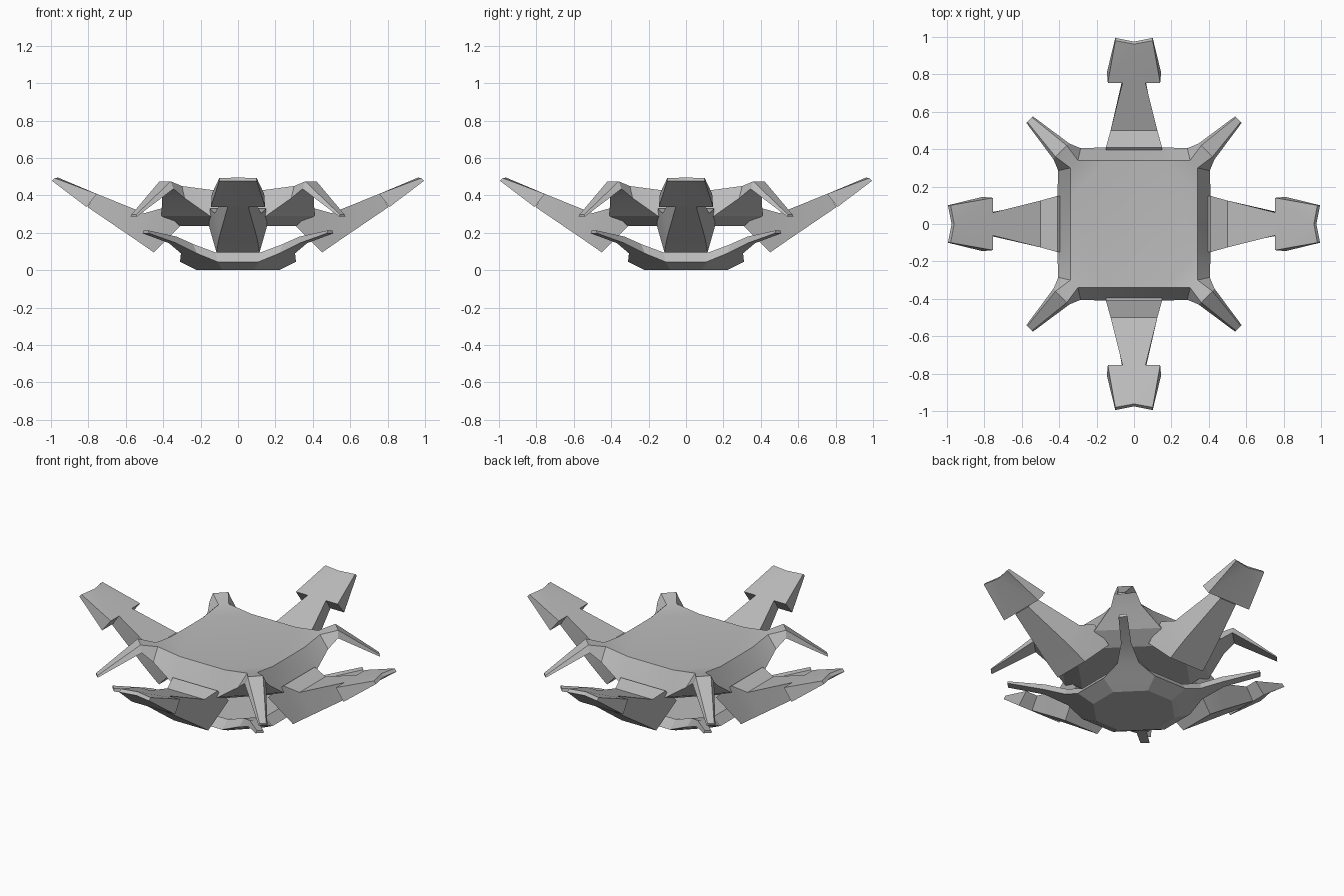
import bpy, bmesh, math
from mathutils import Matrix, Vector

cube = bpy.data.objects.get("Cube")
if cube:
    bpy.data.objects.remove(cube, do_unlink=True)

grey = bpy.data.materials.new("plain_grey")
grey.use_nodes = True
grey.diffuse_color = (0.5, 0.5, 0.5, 1)
grey.node_tree.nodes["Principled BSDF"].inputs["Base Color"].default_value = (0.5, 0.5, 0.5, 1)


def add_face(bm, points):
    bm.faces.new([bm.verts.new(p) for p in points])


def finish(bm, name):
    bmesh.ops.remove_doubles(bm, verts=bm.verts[:], dist=0.0005)
    bmesh.ops.recalc_face_normals(bm, faces=bm.faces[:])
    mesh = bpy.data.meshes.new(name)
    bm.to_mesh(mesh)
    bm.free()
    mesh.materials.append(grey)
    obj = bpy.data.objects.new(name, mesh)
    bpy.context.collection.objects.link(obj)
    bpy.ops.object.select_all(action='DESELECT')
    obj.select_set(True)
    bpy.context.view_layer.objects.active = obj
    bpy.ops.object.shade_smooth_by_angle(angle=math.radians(15))
    return obj


def flip(p):
    """Mirror a point across the diagonal."""
    return (p[1], p[0], p[2])


def clawed_hull(name, top, low, base):
    """Octagonal hull whose four diagonal corners stretch into claws.
    top and low are the claw's upper and lower edges from hull to tip."""
    bm = bmesh.new()
    decks = {"top": [], "base": []}
    for k in range(4):
        turn = Matrix.Rotation(k * math.pi / 2, 3, 'Z')

        def face(*points):
            add_face(bm, [turn @ Vector(p) for p in points])

        for i in range(len(top) - 1):
            for edge in (top, low):
                face(edge[i], edge[i + 1], flip(edge[i + 1]), flip(edge[i]))
            side = (top[i], top[i + 1], low[i + 1], low[i])
            face(*side)
            face(*map(flip, side))
        face(top[-1], low[-1], flip(low[-1]), flip(top[-1]))
        face(low[0], flip(low[0]), flip(base), base)
        # straight wall between two claws
        rings = (top[0], low[0], base)
        for a, b in zip(rings, rings[1:]):
            face(a, (-a[0], a[1], a[2]), (-b[0], b[1], b[2]), b)
        for key, p in (("top", top[0]), ("base", base)):
            decks[key] += [turn @ Vector(flip(p)), turn @ Vector(p)]
    for ring in decks.values():
        add_face(bm, ring)
    return finish(bm, name)


# Upper hull with drooping claws
clawed_hull(
    "upper_hull",
    [(.15, .34, .43), (.30, .34, .45), (.36, .42, .475), (.545, .57, .297)],
    [(.15, .41, .29), (.285, .405, .385), (.345, .43, .435), (.54, .575, .287)],
    (.11, .31, .235))

# Lower hull with rising claws
clawed_hull(
    "lower_hull",
    [(.12, .27, .095), (.24, .285, .14), (.33, .36, .18), (.48, .505, .213)],
    [(.11, .31, .045), (.22, .305, .09), (.33, .37, .145), (.475, .51, .197)],
    (.085, .22, 0))


def loft(bm, sections):
    """Skin sections of (upper radius, z, half width, lower radius, z, half width)."""
    loops = [[(-uw, -ur, uz), (uw, -ur, uz), (lw, -lr, lz), (-lw, -lr, lz)]
             for ur, uz, uw, lr, lz, lw in sections]
    for a, b in zip(loops, loops[1:]):
        for i in range(4):
            j = (i + 1) % 4
            add_face(bm, (a[i], a[j], b[j], b[i]))
    add_face(bm, loops[0])
    return loops[-1]


# Four raised arms with arrow-shaped paddles
for k, side in enumerate(("front", "left", "back", "right")):
    bm = bmesh.new()
    end = loft(bm, [(.31, .235, .155, .45, .095, .115),
                    (.41, .33, .15, .50, .13, .11),
                    (.50, .305, .125, .57, .178, .10),
                    (.76, .41, .06, .805, .338, .055)])
    add_face(bm, end)
    arm = finish(bm, side + "_arm")

    bm = bmesh.new()
    (a, b, c, d) = loft(bm, [(.755, .408, .14, .81, .338, .145),
                             (.98, .493, .10, .995, .478, .10)])
    # shallow notch in the tip
    up, low = (0, -.962, .495), (0, -.975, .477)
    add_face(bm, (a, up, low, d))
    add_face(bm, (up, b, c, low))
    bmesh.ops.remove_doubles(bm, verts=bm.verts[:], dist=0.0005)
    for f in list(bm.faces):
        if len(f.verts) == 4:
            spots = [v.co for v in f.verts]
            for pair, mid in (((a, b), up), ((c, d), low)):
                hits = [v for v in f.verts
                        if any((v.co - Vector(p)).length < .001 for p in pair)]
                if len(hits) == 2:
                    centre = next(v for v in bm.verts if (v.co - Vector(mid)).length < .001)
                    others = [v for v in f.verts if v not in hits]
                    others.sort(key=lambda v: v.co.x)
                    hits.sort(key=lambda v: v.co.x)
                    bm.faces.remove(f)
                    bm.faces.new((others[0], others[1], centre))
                    bm.faces.new((others[0], centre, hits[0]))
                    bm.faces.new((others[1], hits[1], centre))
                    break
    head = finish(bm, side + "_paddle")
    for obj in (arm, head):
        obj.data.transform(Matrix.Rotation(k * math.pi / 2, 4, 'Z'))
